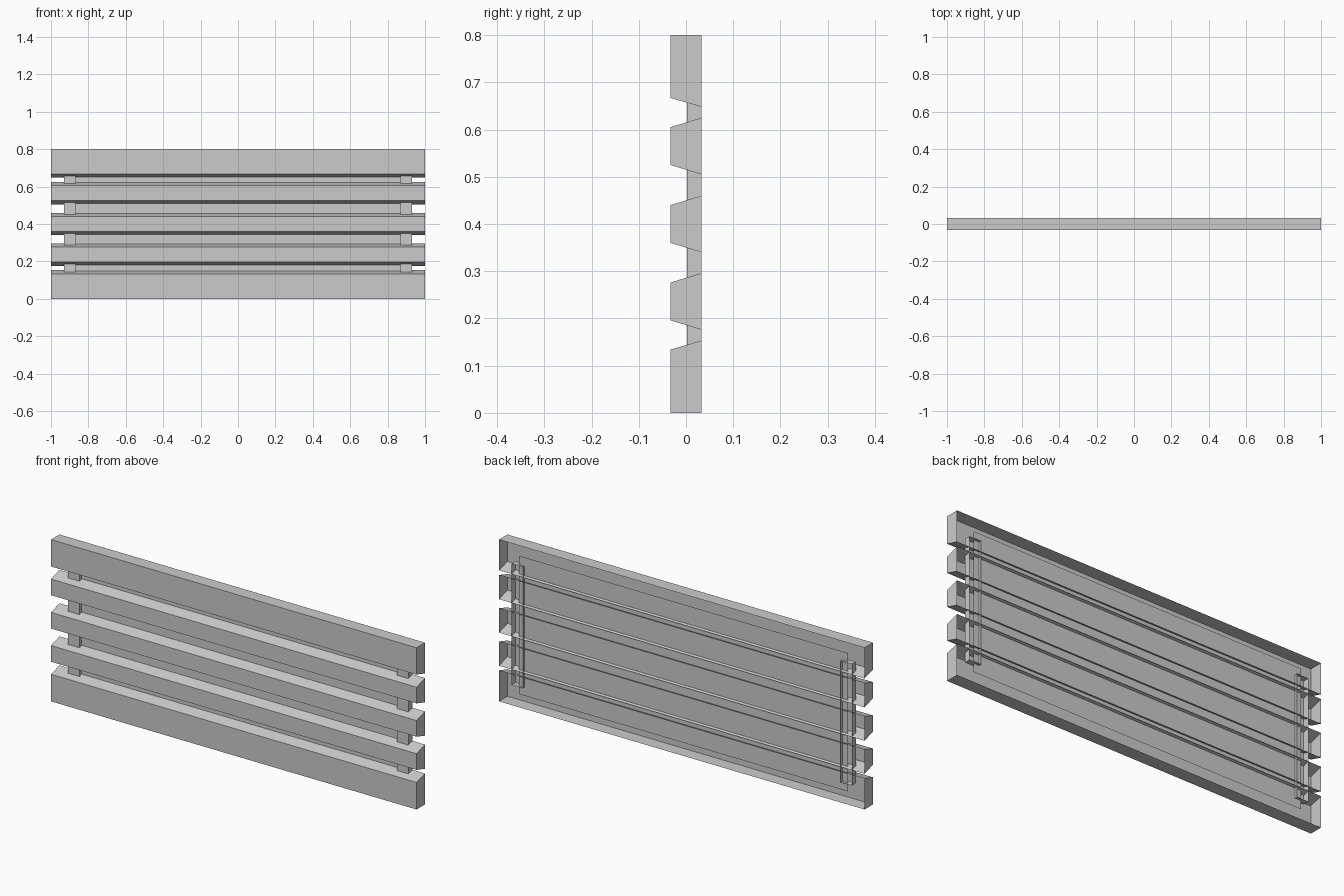
import bpy
import bmesh

if "Cube" in bpy.data.objects:
    bpy.data.objects.remove(bpy.data.objects["Cube"])

FRONT, BACK = -0.033, 0.033

grey = bpy.data.materials.new("light_grey")
grey.diffuse_color = (0.6, 0.6, 0.6, 1)
grey.use_nodes = True
grey.node_tree.nodes["Principled BSDF"].inputs["Base Color"].default_value = grey.diffuse_color


def finish(bm, name):
    mesh = bpy.data.meshes.new(name)
    bm.to_mesh(mesh)
    bm.free()
    mesh.materials.append(grey)
    ob = bpy.data.objects.new(name, mesh)
    bpy.context.collection.objects.link(ob)
    return ob


def open_shell(name, x0, x1, y0, y1, front_z, back_z):
    """Tapered box with front, top, bottom and ends, left open at the rear."""
    bm = bmesh.new()
    (fb, ft), (bb, bt) = front_z, back_z
    profile = [(y1, bb), (y0, fb), (y0, ft), (y1, bt)]
    left = [bm.verts.new((x0, y, z)) for y, z in profile]
    right = [bm.verts.new((x1, y, z)) for y, z in profile]
    for i in range(3):
        bm.faces.new((left[i], right[i], right[i + 1], left[i + 1]))
    bm.faces.new(left)
    bm.faces.new(right[::-1])
    return finish(bm, name)


# Horizontal slats: (front bottom, front top), (back bottom, back top)
slats = {
    "bottom_slat": ((0, 0.134), (0, 0.153)),
    "lower_slat": ((0.196, 0.276), (0.176, 0.296)),
    "middle_slat": ((0.36, 0.44), (0.34, 0.46)),
    "upper_slat": ((0.525, 0.605), (0.505, 0.625)),
    "top_slat": ((0.667, 0.8), (0.648, 0.8)),
}
for name, (front_z, back_z) in slats.items():
    open_shell(name, -1, 1, FRONT, BACK, front_z, back_z)

# Upright bars joining the slats
for side, x in (("left", -0.9), ("right", 0.9)):
    open_shell(side + "_upright", x - 0.031, x + 0.031, 0.002, BACK,
               (0.1, 0.7), (0.1, 0.7))

# Thin backing sheet behind the gaps
bm = bmesh.new()
bm.faces.new([bm.verts.new((x, 0.02, z)) for x, z in
              ((-0.9, 0.058), (0.9, 0.058), (0.9, 0.742), (-0.9, 0.742))])
finish(bm, "backing_sheet")
